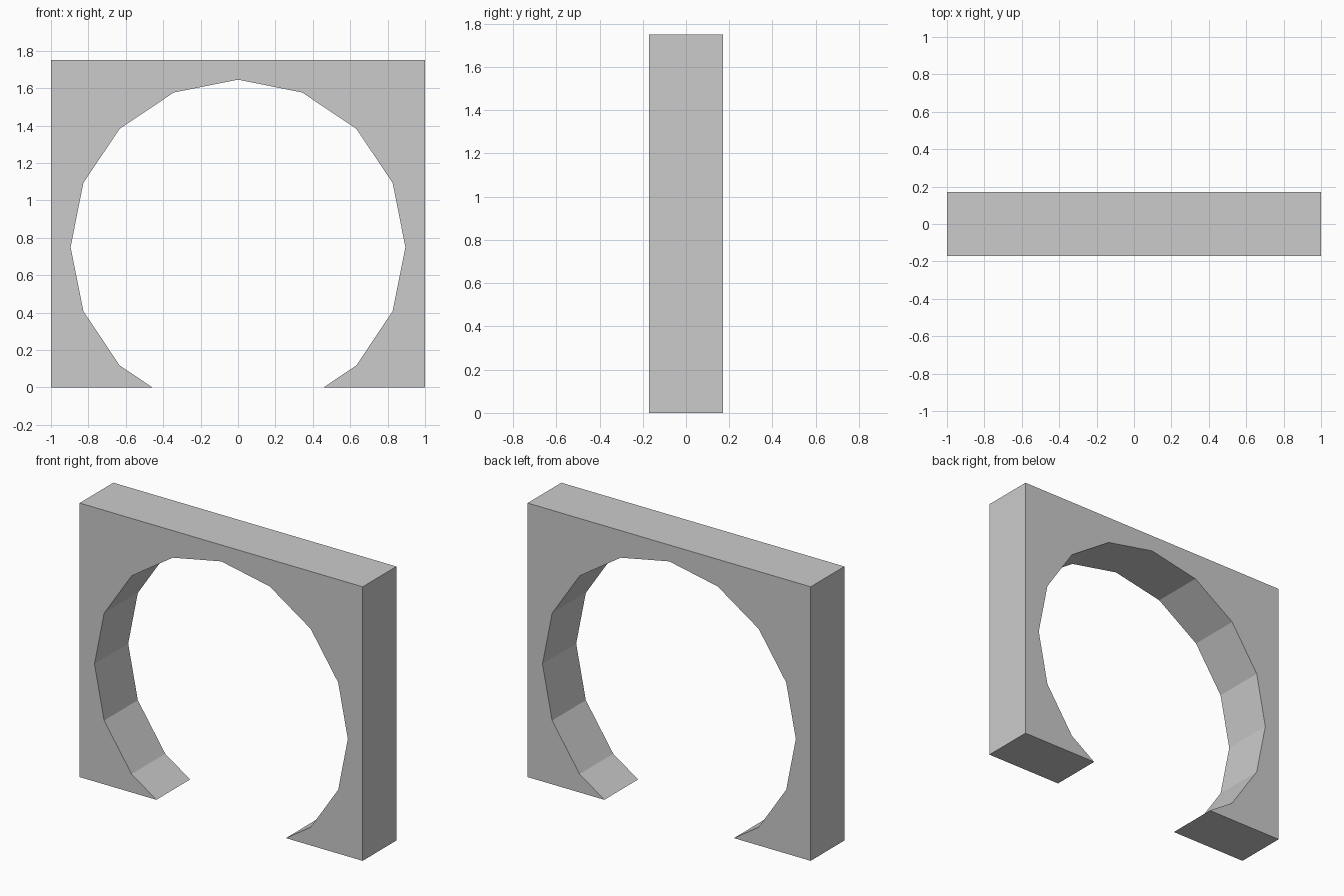
import bpy, bmesh
from math import sin, cos, radians

if "Cube" in bpy.data.objects:
    bpy.data.objects.remove(bpy.data.objects["Cube"])

WIDTH, HEIGHT, DEPTH = 2.0, 1.75, 0.34
RADIUS, CENTRE_Z, SIDES = 0.895, 0.75, 16


def ring_point(k):
    a = radians(k * 360 / SIDES)
    return RADIUS * cos(a), CENTRE_Z + RADIUS * sin(a)


# Round opening: the 16-sided ring, cut off where it meets the ground
(x1, z1), (x0, z0) = ring_point(-2), ring_point(-3)
foot_x = x1 + (x0 - x1) * z1 / (z1 - z0)
opening = [(foot_x, 0)] + [ring_point(k) for k in range(-2, 11)] + [(-foot_x, 0)]

# Square outer frame joined to the opening as one outline
w = WIDTH / 2
outline = opening + [(-w, 0), (-w, HEIGHT), (w, HEIGHT), (w, 0)]

# Extrude the outline through the wall thickness
bm = bmesh.new()
face = bm.faces.new([bm.verts.new((x, -DEPTH / 2, z)) for x, z in outline])
extruded = bmesh.ops.extrude_face_region(bm, geom=[face], use_keep_orig=True)
back = [v for v in extruded["geom"] if isinstance(v, bmesh.types.BMVert)]
bmesh.ops.translate(bm, verts=back, vec=(0, DEPTH, 0))
bmesh.ops.recalc_face_normals(bm, faces=bm.faces)

mesh = bpy.data.meshes.new("round_archway")
bm.to_mesh(mesh)
bm.free()
bpy.context.collection.objects.link(bpy.data.objects.new("round_archway", mesh))
